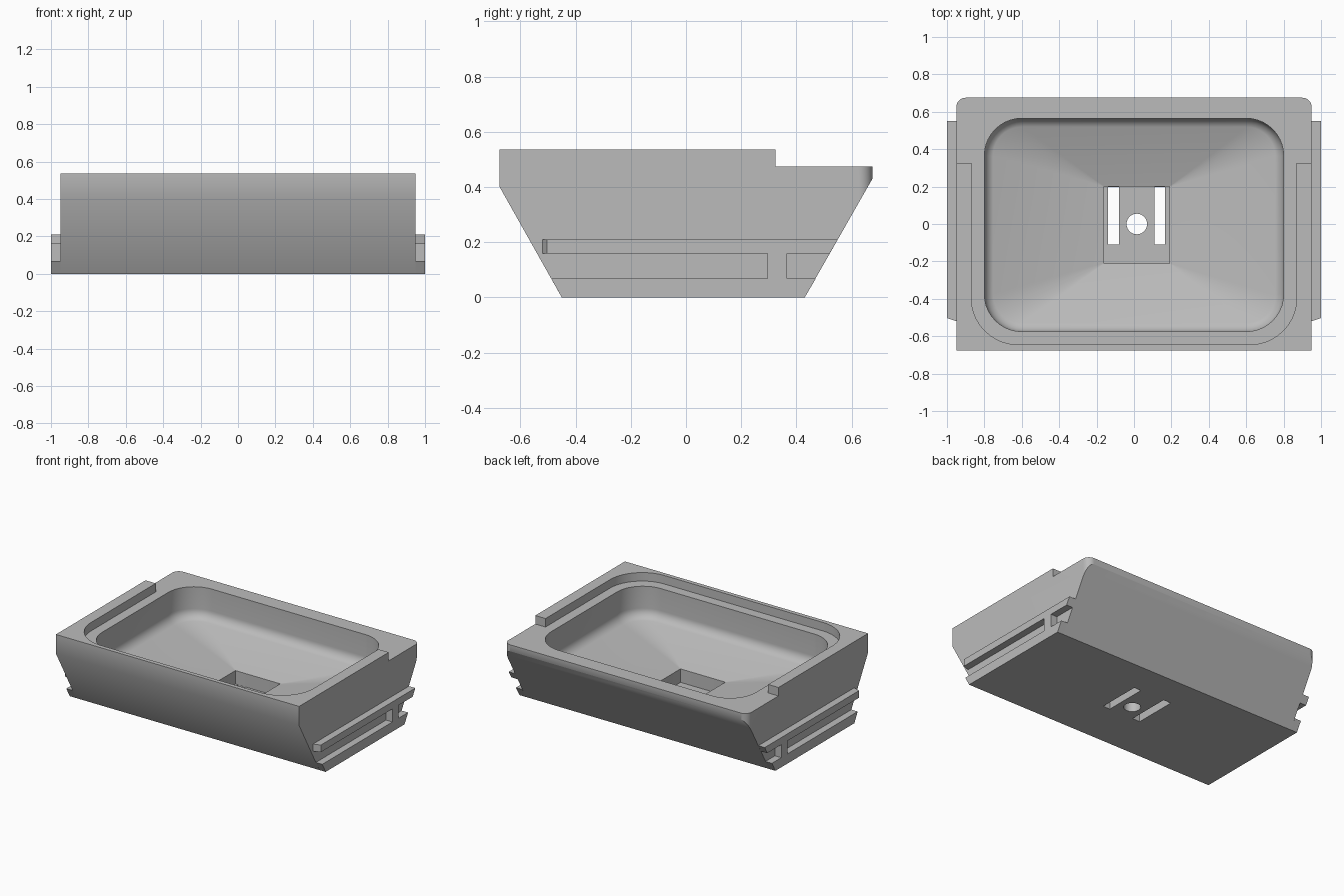
import bpy, bmesh, math

if "Cube" in bpy.data.objects:
    bpy.data.objects.remove(bpy.data.objects["Cube"])

grey = bpy.data.materials.new("grey plastic")
grey.diffuse_color = (0.5, 0.5, 0.5, 1)
grey.use_nodes = True
grey.node_tree.nodes["Principled BSDF"].inputs["Base Color"].default_value = grey.diffuse_color


def loft(name, rings):
    """Closed solid through rings of equal point count."""
    bm = bmesh.new()
    loops = [[bm.verts.new(p) for p in ring] for ring in rings]
    n = len(loops[0])
    for a, b in zip(loops, loops[1:]):
        for i in range(n):
            j = (i + 1) % n
            bm.faces.new((a[i], a[j], b[j], b[i]))
    bm.faces.new(loops[0])
    bm.faces.new(loops[-1])
    bmesh.ops.recalc_face_normals(bm, faces=bm.faces)
    mesh = bpy.data.meshes.new(name)
    bm.to_mesh(mesh)
    bm.free()
    mesh.materials.append(grey)
    ob = bpy.data.objects.new(name, mesh)
    bpy.context.collection.objects.link(ob)
    return ob


def outline(x0, x1, y0, y1, r_front, r_back, z, seg=10):
    """Rectangle in plan with separate front and back corner radii."""
    pts = []
    for cx, cy, r, start in ((x1 - r_back, y1 - r_back, r_back, 0),
                             (x0 + r_back, y1 - r_back, r_back, 90),
                             (x0 + r_front, y0 + r_front, r_front, 180),
                             (x1 - r_front, y0 + r_front, r_front, 270)):
        steps = seg if r > 0 else 0
        for k in range(steps + 1):
            a = math.radians(start + 90 * k / max(steps, 1))
            pts.append((cx + r * math.cos(a), cy + r * math.sin(a), z))
    return pts


def prism(name, z0, z1, *shape):
    return loft(name, [outline(*shape, z) for z in (z0, z1)])


def side_extrude(name, profile, x0, x1):
    return loft(name, [[(x, y, z) for y, z in profile] for x in (x0, x1)])


def boolean(ob, tool, operation):
    """Apply a boolean and remove the tool."""
    mod = ob.modifiers.new("cut", 'BOOLEAN')
    mod.operation, mod.solver, mod.object = operation, 'EXACT', tool
    deps = bpy.context.evaluated_depsgraph_get()
    mesh = bpy.data.meshes.new_from_object(ob.evaluated_get(deps))
    ob.modifiers.clear()
    ob.data = mesh
    bpy.data.objects.remove(tool)


# Dish body: stepped side profile trimmed to a plan with rounded back corners
body = side_extrude("dish_body", [(-0.45, 0), (0.43, 0), (0.701, 0.475), (0.325, 0.475),
                                  (0.325, 0.535), (-0.675, 0.535), (-0.675, 0.4)], -1.2, 1.2)
boolean(body, prism("plan_trim", -0.5, 1, -0.95, 0.95, -1, 0.675, 0, 0.05), 'INTERSECT')

# Lid recess inside the raised rim, open at the back
boolean(body, prism("lid_recess", 0.475, 1, -0.87, 0.87, -0.645, 1, 0.25, 0), 'DIFFERENCE')

# Basin: straight wall, fillet, funnel floor and central pocket
X0, X1, Y0, Y1, R, F = -0.8, 0.8, -0.575, 0.565, 0.2, 0.07
rings = [outline(X0, X1, Y0, Y1, R, R, 0.7)]
for k in range(8):
    t = math.radians(10 * k)
    d = F * (1 - math.cos(t))
    rings.append(outline(X0 + d, X1 - d, Y0 + d, Y1 - d, R - d, R - d, 0.32 - F * math.sin(t)))
for z in (0.157, 0.062):
    rings.append(outline(-0.16, 0.19, -0.21, 0.2, 0.001, 0.001, z))
boolean(body, loft("basin", rings), 'DIFFERENCE')

# Drain hole and two slots through the pocket floor
boolean(body, prism("drain", -0.1, 0.1, -0.04, 0.07, -0.055, 0.055, 0.055 - 1e-4, 0.055 - 1e-4), 'DIFFERENCE')
for x0, x1 in ((-0.14, -0.08), (0.11, 0.165)):
    boolean(body, prism("slot", -0.1, 0.1, x0, x1, -0.11, 0.199, 0, 0), 'DIFFERENCE')

# Side rails: lower and upper rail joined by a web
rail = [(-0.45, 0), (0.43, 0), (0.47, 0.068), (0.365, 0.068), (0.365, 0.16), (0.521, 0.16),
        (0.55, 0.21), (-0.52, 0.21), (-0.52, 0.16), (0.295, 0.16), (0.295, 0.068), (-0.488, 0.068)]
for side, name in ((-1, "left_rail"), (1, "right_rail")):
    ob = side_extrude(name, rail, 0.95 * side, side)
    for v in ob.data.vertices:  # slanted front end of the upper rail
        if abs(v.co.x) > 0.99 and v.co.y < -0.51:
            v.co.y = -0.503

# Smooth the curved surfaces, keep edges sharp
for ob in bpy.context.collection.objects:
    ob.select_set(True)
bpy.context.view_layer.objects.active = body
bpy.ops.object.shade_smooth_by_angle(angle=math.radians(30))
